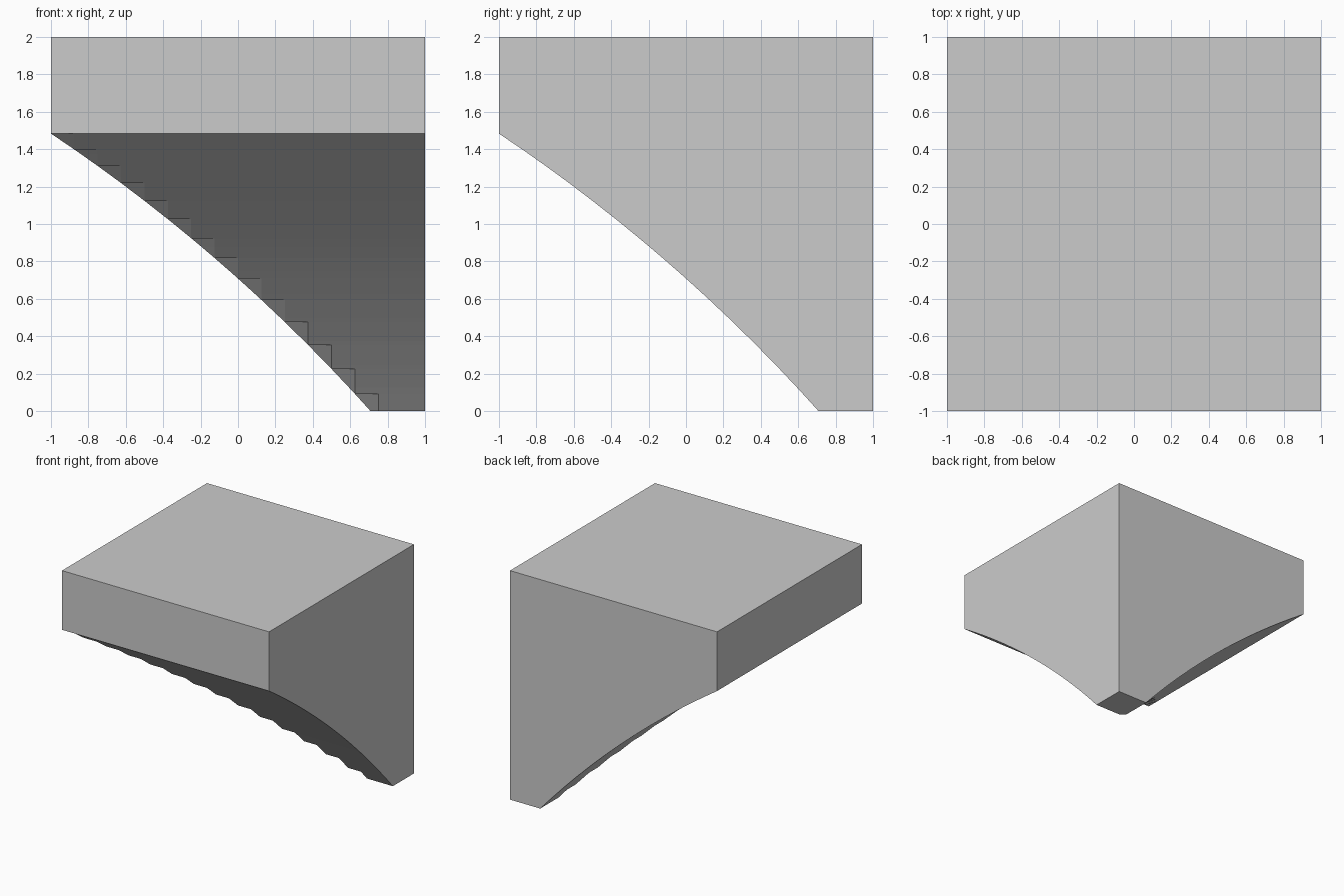
import bpy, bmesh, math

if "Cube" in bpy.data.objects:
    bpy.data.objects.remove(bpy.data.objects["Cube"])

STEP = 0.125                 # facet grid
C, R = 6.0, 9.0              # arc centre offset and radius


def arc(t):
    return math.sqrt(R * R - (t + C) ** 2) - C


bm = bmesh.new()


def face(*pts):
    bm.faces.new([bm.verts.new(p) for p in pts])


def flip(p):
    return (p[1], p[0], p[2])


def both(*pts):
    """Add a face and its mirror across the x = y diagonal."""
    face(*pts)
    face(*[flip(p) for p in reversed(pts)])


# Horizontal levels of the curved underside, top to bottom:
# sharp levels have a corner tip, the others a chamfered corner
levels = []
for i in range(-8, 8):
    x = i * STEP
    if arc(x) > 0:
        z = arc(x)
        levels.append((z, (x, x, z), (x + STEP, x, z), (1, x, z)))
for k in range(12):
    z = k * STEP
    g = arc(z)
    xc = math.ceil(g / STEP) * STEP
    levels.append((z, None, (xc, g, z), (1, g, z)))
levels.sort(key=lambda l: -l[0])

# Underside strips, flat tips and chamfer facets
for (_, tip, inner, end), (_, tip2, inner2, end2) in zip(levels, levels[1:]):
    if tip:
        face(tip, inner, flip(inner))
    if tip2:
        both(inner, end, end2, inner2, tip2)
        face(inner, flip(inner), tip2)
    else:
        both(inner, end, end2, inner2)
        face(inner, flip(inner2), flip(inner))
        face(inner, inner2, flip(inner2))

# Flat sides, top and foot
_, tip, inner, end = levels[0]
both(tip, inner, end, (1, -1, 2), (-1, -1, 2))
both(*[l[3] for l in levels], (1, 1, 0), (1, 1, 2), (1, -1, 2))
face((-1, -1, 2), (1, -1, 2), (1, 1, 2), (-1, 1, 2))
_, _, inner, end = levels[-1]
face(inner, end, (1, 1, 0), flip(end), flip(inner))

bmesh.ops.remove_doubles(bm, verts=bm.verts, dist=1e-5)
bmesh.ops.recalc_face_normals(bm, faces=bm.faces)
mesh = bpy.data.meshes.new("corner_block")
bm.to_mesh(mesh)
bm.free()
obj = bpy.data.objects.new("corner_block", mesh)
bpy.context.collection.objects.link(obj)
